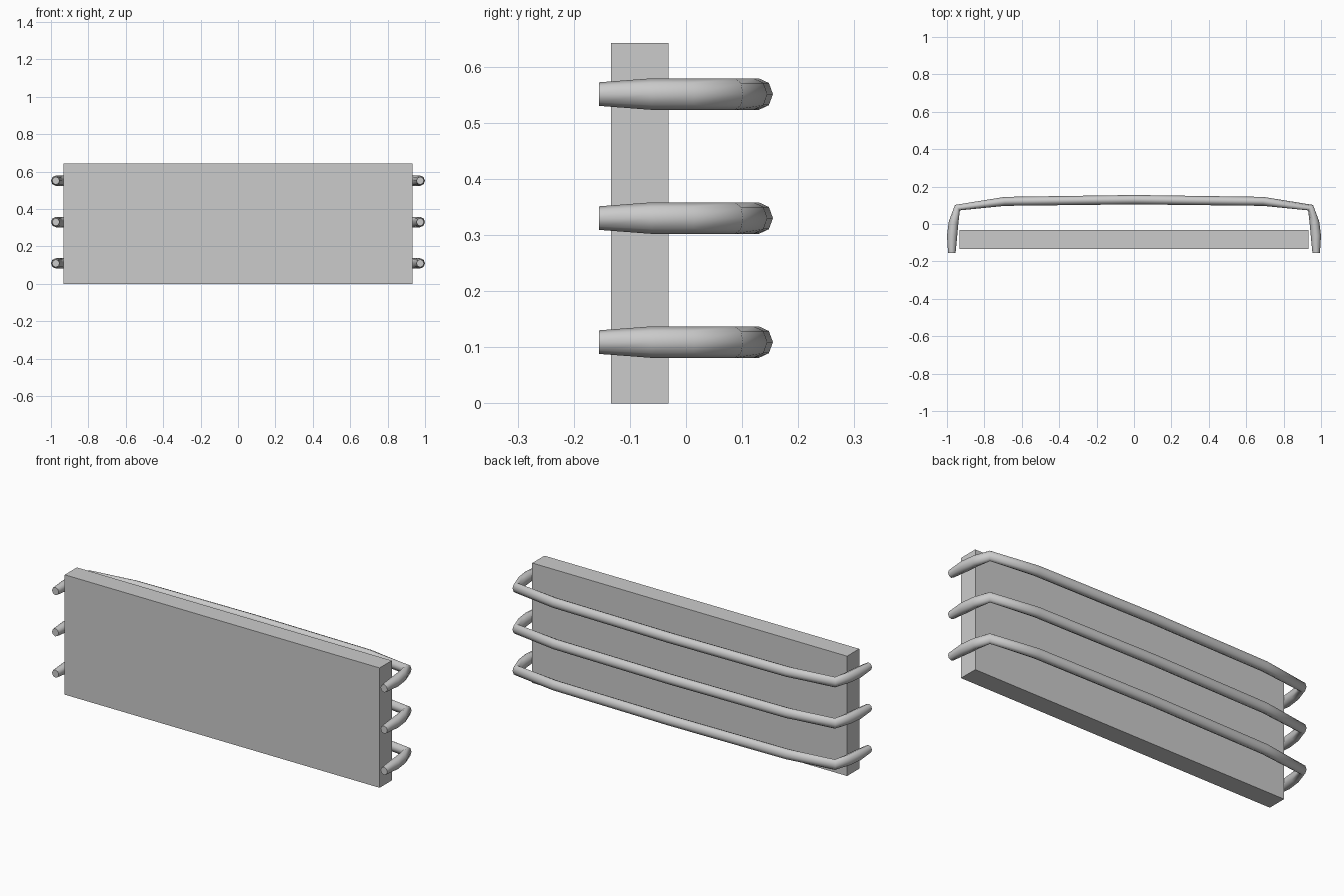
import bpy, bmesh, math
from mathutils import Vector

if "Cube" in bpy.data.objects:
    bpy.data.objects.remove(bpy.data.objects["Cube"])

# Flat panel
bpy.ops.mesh.primitive_cube_add(size=1, location=(0, -0.0825, 0.321))
panel = bpy.context.object
panel.name = "panel"
panel.scale = (1.866, 0.103, 0.642)
bpy.ops.object.transform_apply(location=False, rotation=False, scale=True)

# Half rail from the open end to the middle: outer x, y, inner x, y, half height
HALF = [
    (0.994, -0.155, 0.954, -0.155, 0.021),
    (1.000, -0.062, 0.945, -0.062, 0.028),
    (0.990, 0.015, 0.939, 0.005, 0.028),
    (0.957, 0.102, 0.931, 0.073, 0.028),
    (0.690, 0.145, 0.690, 0.097, 0.028),
    (0.000, 0.155, 0.000, 0.105, 0.028),
]
RINGS = HALF + [(-a, b, -c, d, h) for a, b, c, d, h in reversed(HALF[:-1])]
SIDES = 8


def rail(name, z):
    """Wrap-around tube lofted through elliptical rings, capped at both ends."""
    bm = bmesh.new()
    loops = []
    for ox, oy, ix, iy, h in RINGS:
        outer, inner = Vector((ox, oy, z)), Vector((ix, iy, z))
        mid, half = (outer + inner) / 2, (outer - inner) / 2
        loops.append([bm.verts.new(mid + half * math.cos(t) + Vector((0, 0, h * math.sin(t))))
                      for t in (2 * math.pi * i / SIDES for i in range(SIDES))])
    for a, b in zip(loops, loops[1:]):
        for i in range(SIDES):
            j = (i + 1) % SIDES
            bm.faces.new((a[i], a[j], b[j], b[i]))
    bm.faces.new(loops[0])
    bm.faces.new(loops[-1])
    bmesh.ops.recalc_face_normals(bm, faces=bm.faces)
    mesh = bpy.data.meshes.new(name)
    bm.to_mesh(mesh)
    bm.free()
    obj = bpy.data.objects.new(name, mesh)
    bpy.context.collection.objects.link(obj)
    bpy.ops.object.select_all(action='DESELECT')
    obj.select_set(True)
    bpy.context.view_layer.objects.active = obj
    bpy.ops.object.shade_smooth_by_angle(angle=math.radians(60))


# Three stacked rails
for label, z in (("lower", 0.109), ("middle", 0.330), ("upper", 0.551)):
    rail(label + "_rail", z)
